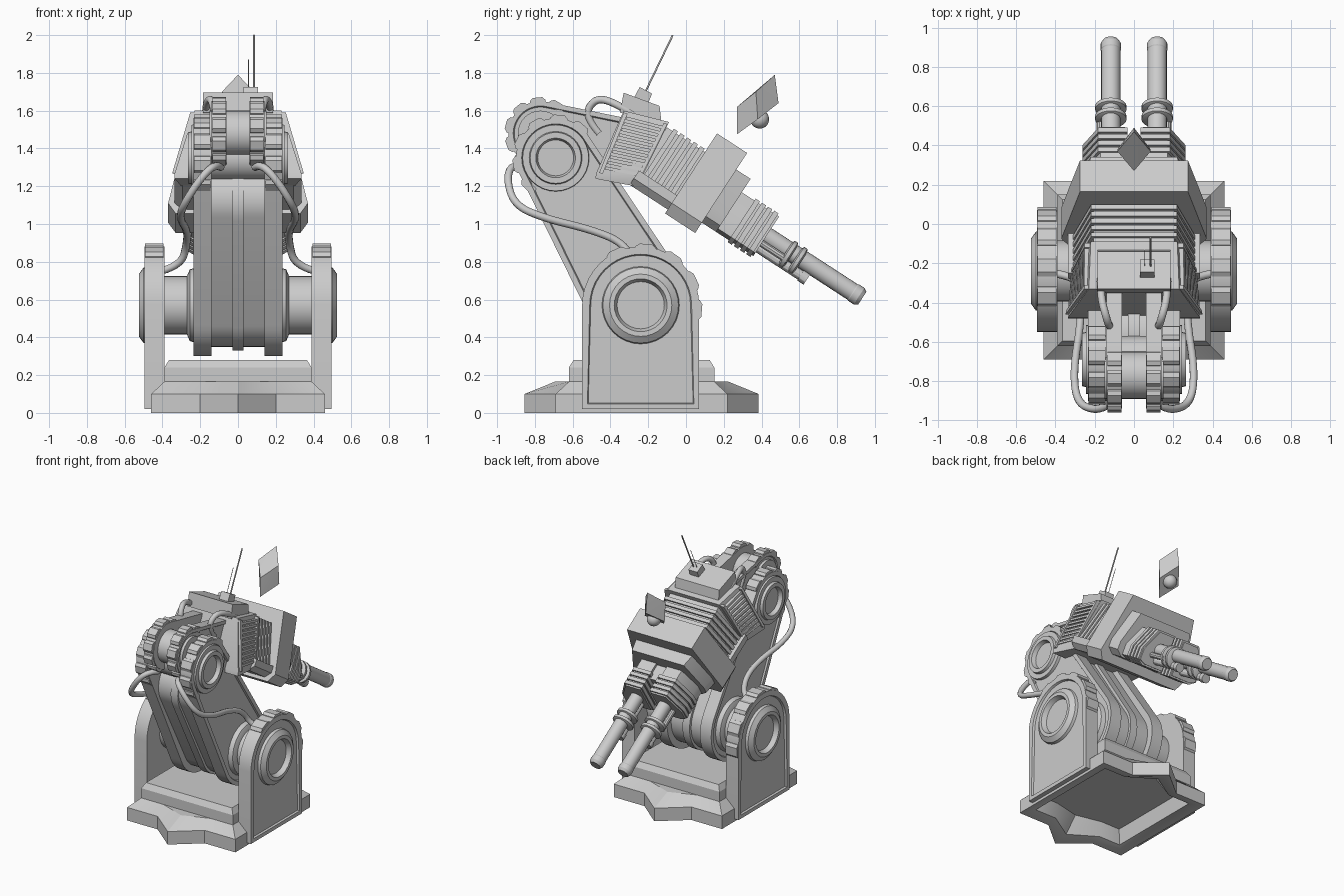
import bpy, bmesh
from math import sin, cos, pi, radians
from mathutils import Vector, geometry

if "Cube" in bpy.data.objects:
    bpy.data.objects.remove(bpy.data.objects["Cube"])

T = radians(33)                                   # downward tilt of the gun head
A, B, C = (-.24, .57), (-.69, 1.35), (-.77, 1.48)  # pivots in (y, z)


def H(x, u, v):
    """Head space (side, forward, up) to world."""
    return (x, cos(T)*u + sin(T)*v, 1.3 - sin(T)*u + cos(T)*v)


def finish(name, bm):
    bmesh.ops.recalc_face_normals(bm, faces=bm.faces)
    me = bpy.data.meshes.new(name)
    bm.to_mesh(me)
    bm.free()
    ob = bpy.data.objects.new(name, me)
    bpy.context.collection.objects.link(ob)
    return ob


def loft(name, rings, inset=None):
    bm = bmesh.new()
    vs = [[bm.verts.new(p) for p in r] for r in rings]
    n = len(rings[0])
    for a, b in zip(vs, vs[1:]):
        for i in range(n):
            bm.faces.new((a[i], a[(i+1) % n], b[(i+1) % n], b[i]))
    bm.faces.new(vs[0])
    cap = bm.faces.new(vs[-1])
    bmesh.ops.recalc_face_normals(bm, faces=bm.faces)
    if inset:                                     # flat rim, then a recessed panel
        bmesh.ops.inset_region(bm, faces=[cap], thickness=inset[0])
        bmesh.ops.inset_region(bm, faces=[cap], thickness=.006, depth=-inset[1])
    return finish(name, bm)


def hull(name, pts):
    bm = bmesh.new()
    for p in pts:
        bm.verts.new(p)
    r = bmesh.ops.convex_hull(bm, input=bm.verts)
    bmesh.ops.delete(bm, geom=list({g for g in r['geom_interior'] if isinstance(g, bmesh.types.BMVert)}), context='VERTS')
    bmesh.ops.dissolve_limit(bm, angle_limit=.02, verts=bm.verts, edges=bm.edges)
    return finish(name, bm)


def sym(pts):
    return pts + [(-x, y, z) for x, y, z in pts]


def prism(name, poly, x0, x1, inset=None):
    return loft(name, [[(x, y, z) for y, z in poly] for x in (x0, x1)], inset)


def lathe(name, prof, c, n=32):
    return loft(name, [[(x, c[0] + r*cos(2*pi*i/n), c[1] + r*sin(2*pi*i/n))
                        for i in range(n)] for r, x in prof])


def arc(c, r, n=32):
    return [(c[0] + r*cos(2*pi*i/n), c[1] + r*sin(2*pi*i/n)) for i in range(n)]


def link(c1, r1, c2, r2):
    pts = [Vector(p) for p in arc(c1, r1, 48) + arc(c2, r2, 48)]
    return [tuple(pts[i]) for i in geometry.convex_hull_2d(pts)]


def teeth(name, c, r, angles, x0, x1, w=.045, h=.02):
    for a in angles:
        a = radians(a)
        poly = [(c[0] + k*cos(a) - t*sin(a), c[1] + k*sin(a) + t*cos(a))
                for k, t in ((r-.02, -w), (r+h*.2, -w), (r+h, -w*.6),
                             (r+h, w*.6), (r+h*.2, w), (r-.02, w))]
        prism(name, poly, x0, x1)


def tube(name, pts, r, kind='NURBS'):
    cu = bpy.data.curves.new(name, 'CURVE')
    cu.dimensions = '3D'
    cu.bevel_depth, cu.bevel_resolution, cu.use_fill_caps = r, 3, True
    sp = cu.splines.new(kind)
    sp.points.add(len(pts)-1)
    for p, q in zip(sp.points, pts):
        p.co = (*q, 1)
    if kind == 'NURBS':
        sp.use_endpoint_u, sp.order_u, sp.resolution_u = True, 3, 6
    ob = bpy.data.objects.new(name, cu)
    bpy.context.collection.objects.link(ob)


def barrel(name, x, v, prof, n=20):
    loft(name, [[H(x + r*cos(2*pi*i/n), u, v + r*sin(2*pi*i/n))
                 for i in range(n)] for u, r in prof])


# Base with pointed front and back, hollow below, then an upper step
def star(hx, hy, tip, z):
    q = [(-hx, -hy), (-.2, -hy), (0, -tip), (.2, -hy), (hx, -hy)]
    return [(x, y - .235, z) for x, y in q + [(-x, -y) for x, y in q]]


loft('base_foot', [star(.36, .355, .4, .13), star(.38, .375, .5, .02), star(.44, .435, .59, 0), star(.46, .455, .62, 0),
                   star(.46, .455, .62, .1), star(.39, .385, .46, .165)])
loft('base_step', [[(sx*hx, -.235 + sy*hy, z) for sx, sy in ((-1, -1), (1, -1), (1, 1), (-1, 1))]
                   for hx, hy, z in ((.39, .385, .15), (.39, .385, .24), (.365, .36, .28))])
lathe('base_pivot_drum', [(.155, -.42), (.155, .42)], A)

for s in (1, -1):
    # Side brackets with raised rim, teeth and pivot ring
    prof = [(.07, .02)] + [(A[0] + .31*cos(pi*i/20), A[1] + .31*sin(pi*i/20)) for i in range(21)] + [(-.55, .02)]
    prism('side_bracket', prof, s*.39, s*.495, (.04, .015))
    teeth('bracket_tooth', A, .305, (-5, 25, 55, 85, 115), s*.395, s*.492, .055)
    lathe('bracket_pivot_ring', [(.21, s*.46), (.2, s*.5), (.165, s*.525), (.14, s*.525), (.125, s*.49)], A)

    # Lower arm plates and elbow discs
    prism('arm_plate', link(A, .27, B, .21), s*.14, s*.235, (.03, .012))
    teeth('elbow_tooth', B, .208, (50, 85, 120, 155, 190, 225), s*.145, s*.232)
    lathe('elbow_disc', [(.18, s*.2), (.175, s*.245), (.14, s*.245), (.135, s*.265), (.105, s*.265), (.095, s*.235)], B)
    lathe('arm_hub', [(.2, s*.22), (.19, s*.255), (.155, s*.27)], A)

    # Neck plates reaching from the elbow to the head
    prism('neck_plate', link(C, .17, (-.33, 1.4), .16), s*.06, s*.14, (.025, .01))
    teeth('neck_tooth', C, .17, (60, 95, 130, 165, 200, 235), s*.064, s*.136, .042)

    # Hoses
    tube('arm_hose', [(s*x, y, z) for x, y, z in
         ((.09, -.84, 1.3), (.12, -.92, 1.32), (.2, -.95, 1.24), (.29, -.91, 1.1), (.31, -.75, 1.03),
          (.27, -.5, .97), (.27, -.33, .9), (.3, -.27, .78), (.41, -.25, .75))], .02)
    tube('neck_hose', [(s*x, y, z) for x, y, z in
         ((.12, -.46, 1.48), (.12, -.54, 1.57), (.14, -.48, 1.67), (.17, -.37, 1.64), (.17, -.28, 1.58))], .02)

    # Louvre slats on the rear housing sides
    tr, tf = Vector((.235, -.33, 1.59)), Vector((.235, -.1, 1.53))
    br, bf = Vector((.33, -.46, 1.27)), Vector((.31, -.25, 1.23))

    def side(a, t, dx):
        p = tr.lerp(br, t).lerp(tf.lerp(bf, t), a)
        return (s*(p.x + dx), p.y, p.z)
    for i in range(10):
        t = .05 + i*.092
        hull('louvre_slat', [side(a, k, dx) for a in (.1, .92) for k in (t, t+.05) for dx in (-.03, .014)])
    for a in (.0, .92):
        hull('louvre_frame', [side(k, t, dx) for k in (a, a+.09) for t in (0, 1) for dx in (-.03, .018)])

    # Finned barrel housings
    def block(name, u0, u1, g):
        hull(name, [H(s*x, u, v) for u in (u0, u1) for x, v in
                    ((.045-g, .05+g), (.17+g, .05+g), (.25+g, -.1), (.25+g, -.18), (.2+g, -.2-g), (.045-g, -.2-g))])
    block('barrel_housing', .3, .555, 0)
    for i in range(4):
        block('housing_fin', .4+.039*i, .427+.039*i, .012)

    # Barrels, small lower tubes and clamp rings
    barrel('gun_barrel', s*.118, -.073, [(.5, .049), (1.1, .049), (1.105, .052), (1.14, .052), (1.16, .04)])
    barrel('lower_tube', s*.118, -.148, [(.5, .028), (.82, .028), (.82, .034), (.86, .034)], 12)
    barrel('side_tube', s*.17, -.12, [(.5, .02), (.72, .02)], 10)
    for u in (.705, .765):
        barrel('barrel_clamp', s*.118, -.092, [(u-.018, .062), (u-.01, .08), (u+.01, .08), (u+.018, .062)])

# Arm web, centre rib, elbow drum and axle
prism('arm_web', link(A, .22, (-.57, 1.13), .195), -.15, .15)
prism('arm_centre_rib', link(A, .24, (-.56, 1.12), .215), -.03, .03)
lathe('elbow_drum', [(.12, -.15), (.12, .15)], C)
lathe('elbow_axle', [(.12, -.2), (.12, .2)], B)

# Head: rear housing, finned middle, large shroud and front step
hull('rear_housing', sym([(.23, -.33, 1.6), (.335, -.475, 1.27), (.335, -.48, 1.24), (.22, -.09, 1.54),
                          H(.31, -.17, -.15), H(.3, -.17, -.23)]))
hull('middle_core', sym([H(x, u, v) for u in (-.2, .06) for x, v in ((.205, .122), (.295, -.15), (.28, -.23))]))
for i in range(5):
    u = -.165 + i*.042
    hull('middle_fin', sym([H(x, k, v) for k in (u, u+.026) for x, v in ((.218, .136), (.31, -.15), (.2, -.16))]))
hull('lower_side_pan', sym([H(x, u, v) for u, x in ((-.2, .335), (.05, .335)) for x, v in
                           ((x, -.15), (x, -.2), (x-.04, -.24))]))
hull('head_shroud', sym([H(x, u, v) for u in (.04, .23) for x, v in
                         ((.275, .24), (.35, -.1), (.37, -.2), (.33, -.265))]))
hull('front_step', sym([H(x, u, v) for u, g in ((.22, .02), (.32, 0)) for x, v in
                        ((.22+g, .135), (.3+g, -.1), (.3+g, -.16), (.25+g, -.2))]))
hull('front_core', [H(x, u, v) for x in (-.06, .06) for u in (.3, .44) for v in (-.15, .03)])

# Top mount with antennas
hull('top_mount', sym([(.185, -.35, 1.59), (.185, -.33, 1.695), (.185, -.14, 1.625), (.185, -.13, 1.54)]))
hull('antenna_box', [(x, y, z) for x in (.03, .105) for y, z in
                     ((-.28, 1.66), (-.245, 1.725), (-.18, 1.69), (-.2, 1.64))])
tube('tall_antenna', [(.085, -.22, 1.69), (.085, -.07, 2.0)], .005, 'POLY')
tube('short_antenna', [(.055, -.22, 1.69), (.055, -.135, 1.87)], .002, 'POLY')

# Floating sensor plate with ball
hull('sensor_plate', [(0, .27, 1.62), (.085, .37, 1.7), (-.085, .37, 1.7), (0, .47, 1.79),
                      (0, .27, 1.475), (.085, .38, 1.555), (-.085, .38, 1.555), (0, .49, 1.64)])
bm = bmesh.new()
bmesh.ops.create_uvsphere(bm, u_segments=16, v_segments=10, radius=.05)
finish('sensor_ball', bm).location = (0, .39, 1.555)

# Smooth curved parts, keep hard edges
bpy.ops.object.select_all(action='DESELECT')
for ob in bpy.data.objects:
    if ob.type == 'MESH':
        ob.select_set(True)
        bpy.context.view_layer.objects.active = ob
bpy.ops.object.shade_smooth_by_angle(angle=radians(30))
